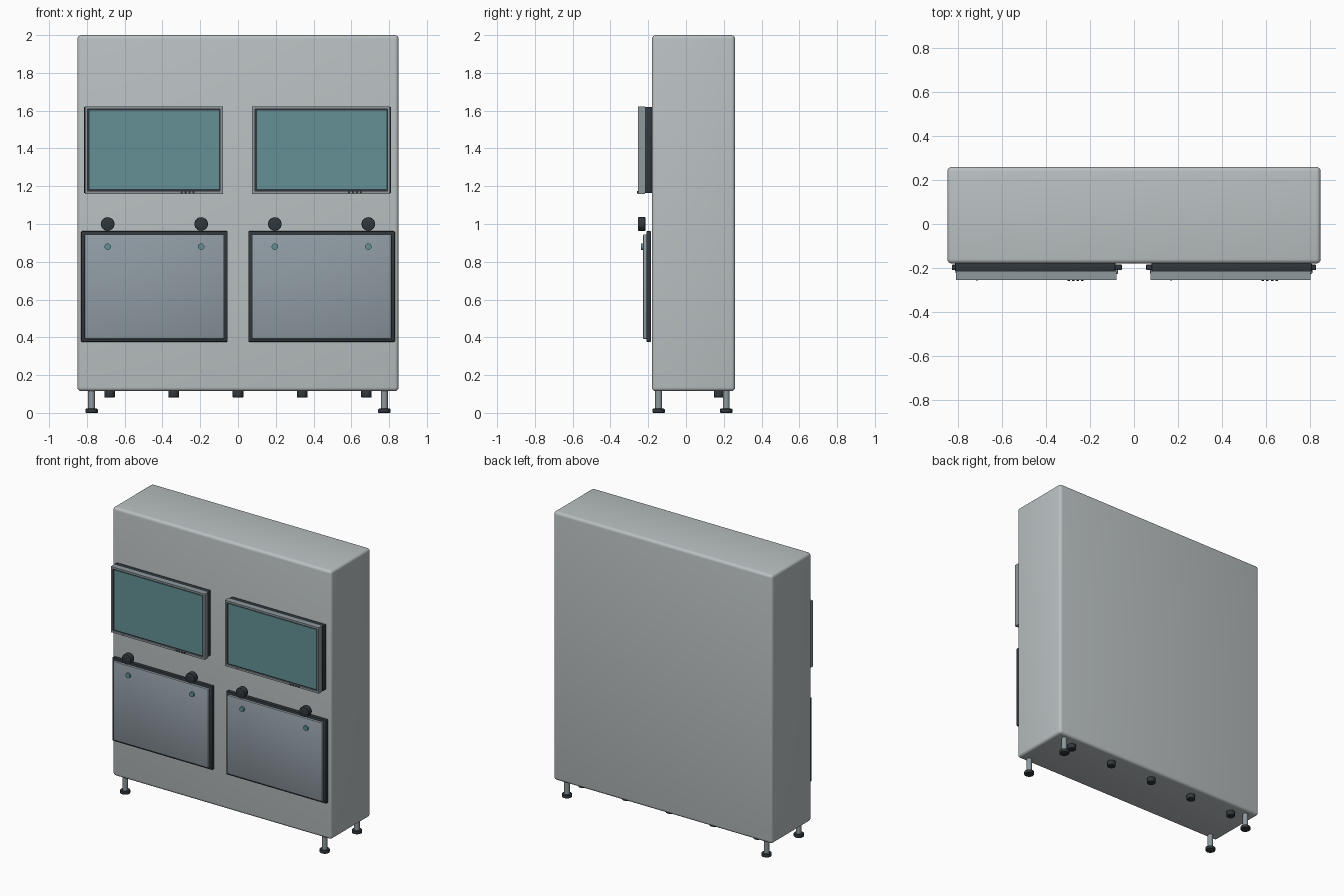
import bpy, math

if "Cube" in bpy.data.objects:
    bpy.data.objects.remove(bpy.data.objects["Cube"])


def material(name, rgb):
    m = bpy.data.materials.new(name)
    m.diffuse_color = (*rgb, 1)
    m.use_nodes = True
    m.node_tree.nodes["Principled BSDF"].inputs["Base Color"].default_value = m.diffuse_color
    return m


SHELL = material("pale grey", (0.49, 0.53, 0.54))
DARK = material("charcoal", (0.03, 0.038, 0.045))
BEZEL = material("mid grey", (0.27, 0.32, 0.34))
PANEL = material("blue grey", (0.28, 0.33, 0.37))
GLASS = material("teal glass", (0.125, 0.28, 0.30))


def finish(ob, name, mat, bevel=0, segments=2):
    ob.name = name
    ob.data.materials.append(mat)
    if bevel:
        mod = ob.modifiers.new("rounded edges", 'BEVEL')
        mod.width, mod.segments = bevel, segments
        mod.limit_method = 'ANGLE'
        bpy.ops.object.modifier_apply(modifier=mod.name)
    bpy.ops.object.shade_smooth_by_angle(angle=math.radians(35))
    return ob


def box(name, x, y, z, mat, bevel=0, segments=2):
    """Box from (min, max) ranges."""
    bpy.ops.mesh.primitive_cube_add(size=1, location=[sum(r) / 2 for r in (x, y, z)])
    ob = bpy.context.object
    ob.scale = [r[1] - r[0] for r in (x, y, z)]
    bpy.ops.object.transform_apply(location=False, rotation=False, scale=True)
    return finish(ob, name, mat, bevel, segments)


def disc(name, loc, radius, depth, mat, forward=False, bevel=0, sides=24):
    rot = (math.pi / 2, 0, 0) if forward else (0, 0, 0)
    bpy.ops.mesh.primitive_cylinder_add(vertices=sides, radius=radius, depth=depth,
                                        location=loc, rotation=rot)
    return finish(bpy.context.object, name, mat, bevel)


def frame(name, x, z, y, border, mat):
    """Four-bar rectangular frame around an opening."""
    x0, x1 = x
    z0, z1 = z
    for part, rx, rz in (("left", (x0, x0 + border), z), ("right", (x1 - border, x1), z),
                         ("bottom", (x0 + border, x1 - border), (z0, z0 + border)),
                         ("top", (x0 + border, x1 - border), (z1 - border, z1))):
        box(f"{name}_{part}", rx, y, rz, mat)


# Cabinet
box("cabinet", (-0.85, 0.85), (-0.18, 0.26), (0.115, 2.0), SHELL, 0.02, 4)

# Monitors: dark housing, bezel, dark gasket, screen and buttons
for side, x0 in (("left", -0.81), ("right", 0.075)):
    x1 = x0 + 0.73
    out = -0.005 if side == "left" else 0.005
    box(f"{side}_monitor_housing", (x0 + out, x1 + out), (-0.217, -0.178), (1.163, 1.62), DARK, 0.004)
    box(f"{side}_monitor_back", (x0 + 0.01, x1 - 0.01), (-0.246, -0.21), (1.17, 1.61), DARK)
    frame(f"{side}_bezel", (x0, x1), (1.16, 1.622), (-0.254, -0.217), 0.014, BEZEL)
    box(f"{side}_screen", (x0 + 0.025, x1 - 0.02), (-0.25, -0.245), (1.184, 1.602), GLASS)
    for i in range(4):
        disc(f"{side}_button", (x0 + 0.512 + i * 0.021, -0.255, 1.168), 0.006, 0.008, DARK, True, sides=10)
    disc(f"{side}_indicator", (x0 + 0.094, -0.255, 1.167), 0.005, 0.006, BEZEL, True, sides=10)

# Lower panels with dark surround, round studs and knobs
for s in (-1, 1):
    side = "left" if s < 0 else "right"
    box(f"{side}_panel_surround", sorted((s * 0.055, s * 0.83)), (-0.21, -0.185), (0.376, 0.962), DARK, 0.004)
    box(f"{side}_panel", sorted((s * 0.073, s * 0.812)), (-0.227, -0.205), (0.392, 0.945), PANEL, 0.004)
    for x in (0.195, 0.69):
        disc(f"{side}_stud", (s * x, -0.23, 0.88), 0.017, 0.018, GLASS, True)
        disc(f"{side}_knob", (s * x, -0.235, 1.0), 0.036, 0.04, DARK, True, 0.004)

# Levelling legs
for x in (-0.775, 0.775):
    for y in (-0.145, 0.213):
        disc("leg", (x, y, 0.068), 0.018, 0.1, BEZEL)
        disc("foot", (x, y, 0.011), 0.033, 0.022, DARK, bevel=0.004)

# Rubber pucks under the rear edge
for i in range(-2, 3):
    disc("puck", (i * 0.34, 0.175, 0.1), 0.028, 0.036, DARK, bevel=0.003)
